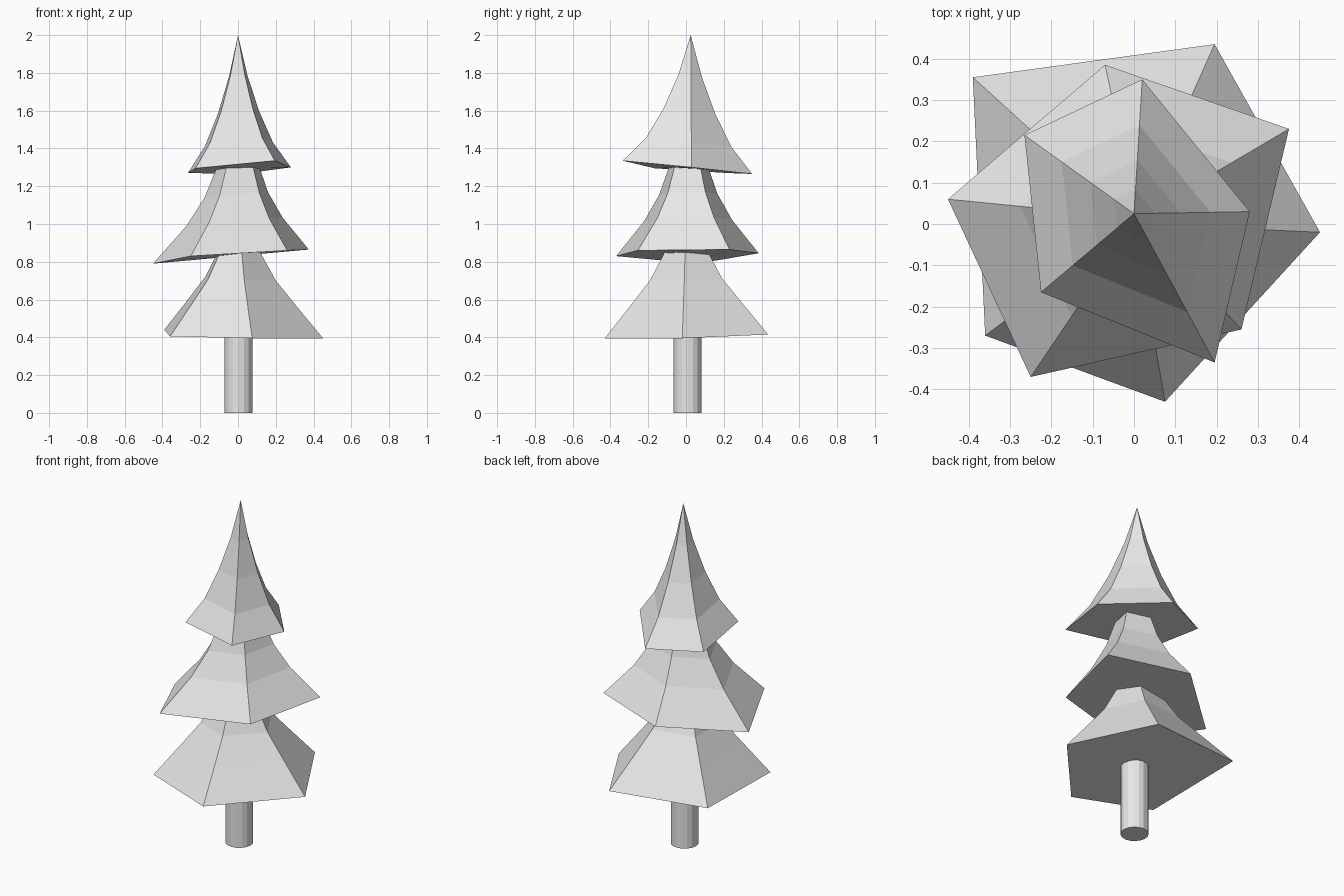
import bpy
import bmesh

cube = bpy.data.objects.get("Cube")
if cube:
    bpy.data.objects.remove(cube, do_unlink=True)


def make_material(name, colour):
    mat = bpy.data.materials.new(name)
    mat.use_nodes = True
    mat.diffuse_color = colour
    mat.node_tree.nodes["Principled BSDF"].inputs["Base Color"].default_value = colour
    return mat


grey = make_material("pale grey", (0.8, 0.8, 0.8, 1))


def add_object(name, bm):
    bmesh.ops.recalc_face_normals(bm, faces=bm.faces)
    mesh = bpy.data.meshes.new(name)
    bm.to_mesh(mesh)
    bm.free()
    mesh.materials.append(grey)
    obj = bpy.data.objects.new(name, mesh)
    bpy.context.collection.objects.link(obj)
    return obj


def add_tier(name, axis, base_z, corners, profile, apex=None):
    """Flared five-sided skirt: the tilted rim shrinks to the axis along (scale, rise) steps."""
    bm = bmesh.new()
    rings = []
    for scale, rise in [(1, 0)] + profile:
        rings.append([bm.verts.new((axis[0] + scale * (x - axis[0]),
                                    axis[1] + scale * (y - axis[1]),
                                    base_z + rise + scale * (z - base_z)))
                      for x, y, z in corners])
    count = len(corners)
    for low, high in zip(rings, rings[1:]):
        for i in range(count):
            j = (i + 1) % count
            bm.faces.new((low[i], low[j], high[j], high[i]))
    bm.faces.new(rings[0])
    if apex:
        tip = bm.verts.new((axis[0], axis[1], apex))
        for i in range(count):
            bm.faces.new((rings[-1][i], rings[-1][(i + 1) % count], tip))
    else:
        bm.faces.new(rings[-1])
    return add_object(name, bm)


# Foliage tiers, each with an uneven, slightly tilted rim
add_tier("lower_foliage", (0, 0), 0.41,
         [(0.195, 0.435, 0.415), (0.45, -0.02, 0.395), (0.075, -0.43, 0.395),
          (-0.36, -0.27, 0.405), (-0.39, 0.355, 0.44)],
         [(0.68, 0.17), (0.44, 0.3), (0.28, 0.43), (0.2, 0.5)])

add_tier("middle_foliage", (0.01, 0.015), 0.835,
         [(-0.07, 0.385, 0.845), (0.375, 0.23, 0.865), (0.26, -0.255, 0.86),
          (-0.25, -0.37, 0.83), (-0.45, 0.06, 0.79)],
         [(0.62, 0.18), (0.41, 0.32), (0.29, 0.45), (0.22, 0.52)])

add_tier("top_foliage", (0, 0.025), 1.295,
         [(0.02, 0.35, 1.265), (0.28, 0.03, 1.3), (0.195, -0.335, 1.335),
          (-0.225, -0.165, 1.295), (-0.265, 0.215, 1.27)],
         [(0.66, 0.134), (0.4, 0.3), (0.18, 0.49)], apex=2)

# Trunk, running up into the lowest tier
trunk_bm = bmesh.new()
bmesh.ops.create_cone(trunk_bm, cap_ends=True, segments=16,
                      radius1=0.075, radius2=0.075, depth=0.5)
bmesh.ops.translate(trunk_bm, verts=trunk_bm.verts, vec=(0.003, 0.008, 0.25))
add_object("trunk", trunk_bm)
